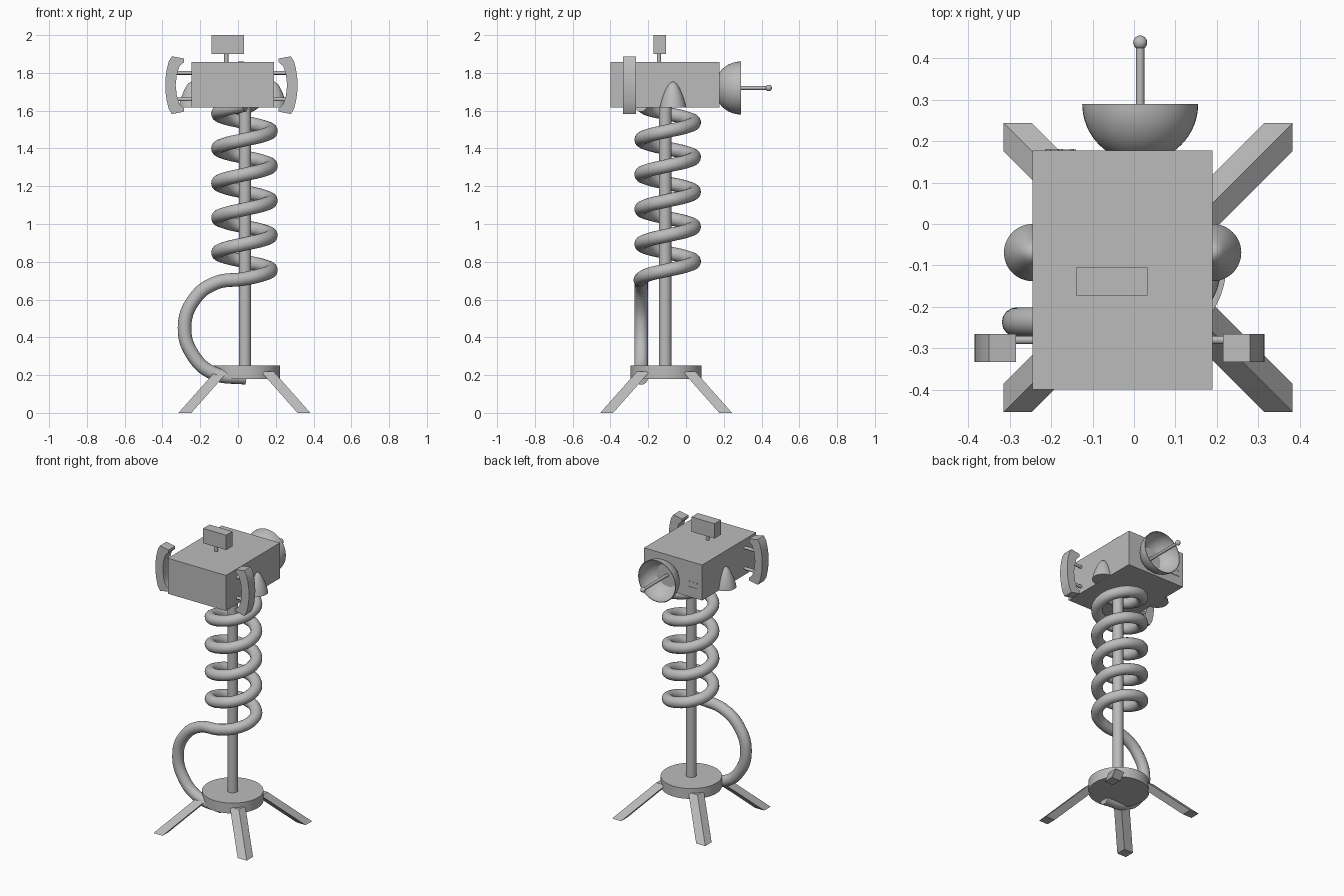
import bpy, bmesh, math
from mathutils import Vector, Matrix

if "Cube" in bpy.data.objects:
    bpy.data.objects.remove(bpy.data.objects["Cube"], do_unlink=True)

grey = bpy.data.materials.new("plain grey")
grey.use_nodes = True
colour = (0.5, 0.5, 0.5, 1)
grey.diffuse_color = colour
grey.node_tree.nodes["Principled BSDF"].inputs["Base Color"].default_value = colour


def finish(name, bm, smooth=False):
    bmesh.ops.recalc_face_normals(bm, faces=bm.faces)
    mesh = bpy.data.meshes.new(name)
    bm.to_mesh(mesh)
    bm.free()
    mesh.materials.append(grey)
    ob = bpy.data.objects.new(name, mesh)
    bpy.context.collection.objects.link(ob)
    if smooth:
        shade(ob)
    return ob


def shade(ob):
    bpy.ops.object.select_all(action='DESELECT')
    ob.select_set(True)
    bpy.context.view_layer.objects.active = ob
    bpy.ops.object.shade_smooth_by_angle(angle=math.radians(40))


def box(name, low, high):
    low, high = Vector(low), Vector(high)
    bm = bmesh.new()
    bmesh.ops.create_cube(bm, size=1)
    bmesh.ops.scale(bm, vec=high - low, verts=bm.verts)
    bmesh.ops.translate(bm, vec=(low + high) / 2, verts=bm.verts)
    return finish(name, bm)


def rod(name, start, end, radius, sides=24):
    start, end = Vector(start), Vector(end)
    axis = end - start
    bm = bmesh.new()
    turn = Vector((0, 0, 1)).rotation_difference(axis).to_matrix().to_4x4()
    bmesh.ops.create_cone(bm, cap_ends=True, segments=sides, radius1=radius, radius2=radius,
                          depth=axis.length, matrix=Matrix.Translation((start + end) / 2) @ turn)
    return finish(name, bm, True)


def lathe(name, profile, place, steps=48):
    # Spin (radius, height) points around z, then place the result
    bm = bmesh.new()
    verts = [bm.verts.new((r, 0, z)) for r, z in profile]
    edges = [bm.edges.new(pair) for pair in zip(verts, verts[1:])]
    bmesh.ops.spin(bm, geom=verts + edges, cent=(0, 0, 0), axis=(0, 0, 1),
                   angle=math.tau, steps=steps)
    bmesh.ops.remove_doubles(bm, verts=bm.verts, dist=0.0005)
    bm.transform(place)
    return finish(name, bm, True)


# Stand: pole, disc and four slanted legs
CX, CY = 0.034, -0.105
rod("pole", (CX + 0.003, CY - 0.005, 0.2), (CX + 0.003, CY - 0.005, 1.63), 0.033, 32)
rod("base_disc", (CX, CY, 0.18), (CX, CY, 0.25), 0.188, 64)
for sx, side in ((1, "left"), (-1, "right")):
    for sy, end in ((1, "back"), (-1, "front")):
        leg = box(f"{end}_{side}_leg", (-0.034, -0.034, 0), (0.034, 0.034, 0.22))
        for v in leg.data.vertices:
            out = 0.315 - 0.195 * v.co.z / 0.22
            v.co.x += CX + sx * out
            v.co.y += CY + sy * out

# Coiled cable: hanging loop that runs up into a helix
path = [(x, -0.237, z) for x, z in ((0.045, 0.185), (-0.13, 0.21), (-0.232, 0.296),
                                    (-0.283, 0.454), (-0.227, 0.607), (-0.12, 0.687))]
for i in range(41):
    a = -math.pi / 2 + i * math.tau / 8
    path.append((CX + 0.14 * math.cos(a), -0.097 + 0.14 * math.sin(a), 0.71 + 0.184 * i / 8))
curve = bpy.data.curves.new("coiled_cable", 'CURVE')
curve.dimensions = '3D'
curve.bevel_depth = 0.036
curve.bevel_resolution = 6
curve.use_fill_caps = True
spline = curve.splines.new('BEZIER')
spline.bezier_points.add(len(path) - 1)
for p, co in zip(spline.bezier_points, path):
    p.co = co
    p.handle_left_type = p.handle_right_type = 'AUTO'
curve.materials.append(grey)
cable = bpy.data.objects.new("coiled_cable", curve)
bpy.context.collection.objects.link(cable)
bpy.ops.object.select_all(action='DESELECT')
cable.select_set(True)
bpy.context.view_layer.objects.active = cable
bpy.ops.object.convert(target='MESH')
shade(bpy.context.view_layer.objects.active)

# Head box with the small block on top
X0, X1, BACK = -0.245, 0.19, 0.177
box("head_box", (X0, -0.4, 1.617), (X1, BACK, 1.857))
box("top_block", (-0.14, -0.173, 1.9), (0.033, -0.105, 2.0))
rod("top_block_stem", (-0.062, -0.143, 1.85), (-0.062, -0.143, 1.91), 0.011)

# Rounded cones half sunk into both sides
cone = [(0.069 * math.sqrt(1 - t * t) * (1 - 0.35 * t), 0.137 * t)
        for t in (i / 12 for i in range(13))]
for x, side in ((X1, "left"), (X0, "right")):
    lathe(f"{side}_side_cone", [(0, 0)] + cone, Matrix.Translation((x, -0.069, 1.618)))

# Curved side handles, each on two rods
outline = [(0.09, 1.888), (0.107, 1.86), (0.117, 1.82), (0.124, 1.77), (0.125, 1.735),
           (0.124, 1.70), (0.117, 1.65), (0.107, 1.61), (0.09, 1.582), (0.025, 1.595),
           (0.025, 1.612), (0.05, 1.635), (0.064, 1.68), (0.07, 1.735), (0.064, 1.79),
           (0.05, 1.835), (0.025, 1.858), (0.025, 1.876)]
for x, s, shift, side in ((X1, 1, 0, "left"), (X0, -1, 0.015, "right")):
    bm = bmesh.new()
    face = bm.faces.new([bm.verts.new((x + s * (dx + shift), -0.333, z)) for dx, z in outline])
    grown = bmesh.ops.extrude_face_region(bm, geom=[face])["geom"]
    bmesh.ops.translate(bm, vec=(0, 0.068, 0),
                        verts=[g for g in grown if isinstance(g, bmesh.types.BMVert)])
    if face.is_valid is False:
        bmesh.ops.holes_fill(bm, edges=bm.edges)
    finish(f"{side}_handle", bm, True)
    for z, part in ((1.8, "upper"), (1.66, "lower")):
        rod(f"{side}_{part}_handle_rod", (x - s * 0.02, -0.28, z),
            (x + s * (0.075 + shift), -0.28, z), 0.01)

# Dish on the back: open bowl with an inner and outer skin
R, T = 0.14, 0.004
angles = [math.pi / 2 * i / 16 for i in range(17)]
bowl = [(R * math.sin(a), -R * math.cos(a)) for a in angles]
bowl += [((R - T) * math.sin(a), -(R - T) * math.cos(a)) for a in reversed(angles)]
lathe("dish", bowl, Matrix.Translation((0.015, 0.29, 1.72)) @ Matrix.Rotation(-math.pi / 2, 4, 'X'))
rod("dish_rod", (0.015, 0.15, 1.72), (0.015, 0.435, 1.72), 0.01)
bm = bmesh.new()
bmesh.ops.create_uvsphere(bm, u_segments=24, v_segments=16, radius=0.017,
                          matrix=Matrix.Translation((0.015, 0.438, 1.72)))
finish("dish_tip", bm, True)

# Tiny controls on the back face
for i in range(3):
    x = -0.15 - 0.028 * i
    rod(f"back_button_{i + 1}", (x, BACK - 0.01, 1.72), (x, BACK + 0.004, 1.72), 0.005, 12)
box("back_slot_plate", (-0.215, BACK - 0.004, 1.68), (-0.14, BACK + 0.003, 1.686))
